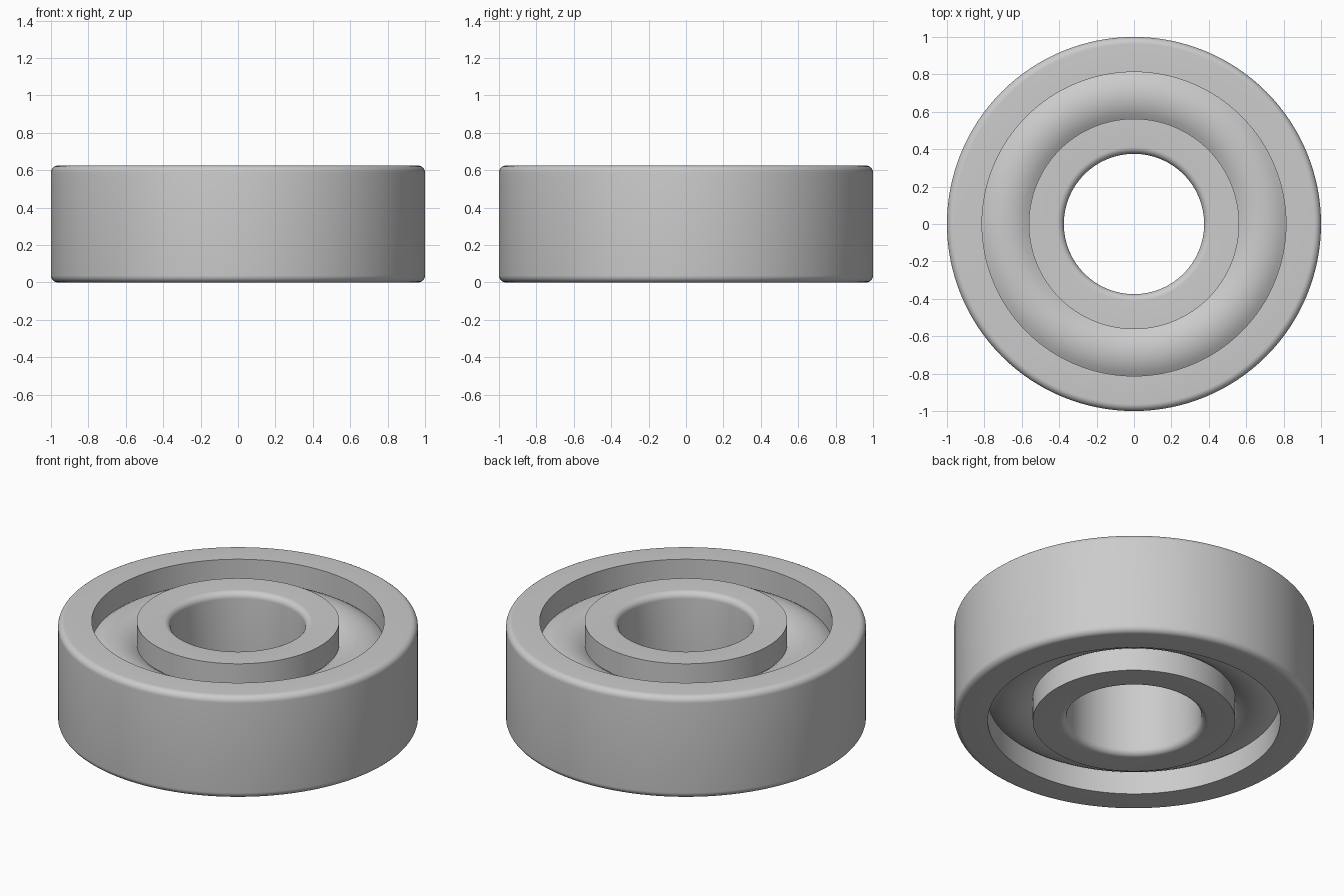
import bpy, bmesh
from math import sin, cos, pi, asin

cube = bpy.data.objects.get("Cube")
if cube:
    bpy.data.objects.remove(cube, do_unlink=True)

HEIGHT, MID = 0.625, 0.3125
BORE, INNER_EDGE, OUTER_EDGE, OUTSIDE = 0.375, 0.5625, 0.8125, 1.0
FILLET, BALL, STEPS, SEGMENTS = 0.0375, 0.2125, 8, 128

steel = bpy.data.materials.new("steel grey")
steel.use_nodes = True
GREY = (0.6, 0.6, 0.6, 1)
steel.diffuse_color = GREY
steel.node_tree.nodes["Principled BSDF"].inputs["Base Color"].default_value = GREY


def arc(r, z, radius, start, end):
    """Points (r, z) along a circular arc."""
    angles = [start + (end - start) * i / STEPS for i in range(STEPS + 1)]
    return [(r + radius * cos(a), z + radius * sin(a)) for a in angles]


def revolve(name, profile):
    """Turn a closed (r, z) profile around the z axis."""
    bm = bmesh.new()
    rings = []
    for i in range(SEGMENTS):
        a = 2 * pi * i / SEGMENTS
        rings.append([bm.verts.new((r * cos(a), r * sin(a), z)) for r, z in profile])
    n = len(profile)
    for i, ring in enumerate(rings):
        following = rings[(i + 1) % SEGMENTS]
        for j in range(n):
            k = (j + 1) % n
            bm.faces.new((ring[j], following[j], following[k], ring[k]))
    bmesh.ops.recalc_face_normals(bm, faces=bm.faces)
    mesh = bpy.data.meshes.new(name)
    bm.to_mesh(mesh)
    bm.free()
    mesh.materials.append(steel)
    obj = bpy.data.objects.new(name, mesh)
    bpy.context.collection.objects.link(obj)
    bpy.ops.object.select_all(action="DESELECT")
    obj.select_set(True)
    bpy.context.view_layer.objects.active = obj
    bpy.ops.object.shade_smooth_by_angle(angle=pi / 6)


def race_ring(name, sharp_r, round_r):
    """Ring with square corners at sharp_r and filleted corners at round_r."""
    side = 1 if round_r > sharp_r else -1
    lower = arc(0, FILLET, FILLET, -pi / 2, 0)
    upper = arc(0, HEIGHT - FILLET, FILLET, 0, pi / 2)
    centre = round_r - side * FILLET
    rounded = [(centre + side * r, z) for r, z in lower + upper]
    revolve(name, [(sharp_r, 0)] + rounded + [(sharp_r, HEIGHT)])


race_ring("outer_ring", OUTER_EDGE, OUTSIDE)
race_ring("inner_ring", INNER_EDGE, BORE)

# Bulging band between the rings, tucked slightly into both walls
track = (INNER_EDGE + OUTER_EDGE) / 2
half = asin(((OUTER_EDGE - INNER_EDGE) / 2 + 0.005) / BALL)
revolve("rolling_band",
        arc(track, MID, BALL, pi / 2 - half, pi / 2 + half)
        + arc(track, MID, BALL, 1.5 * pi - half, 1.5 * pi + half))
